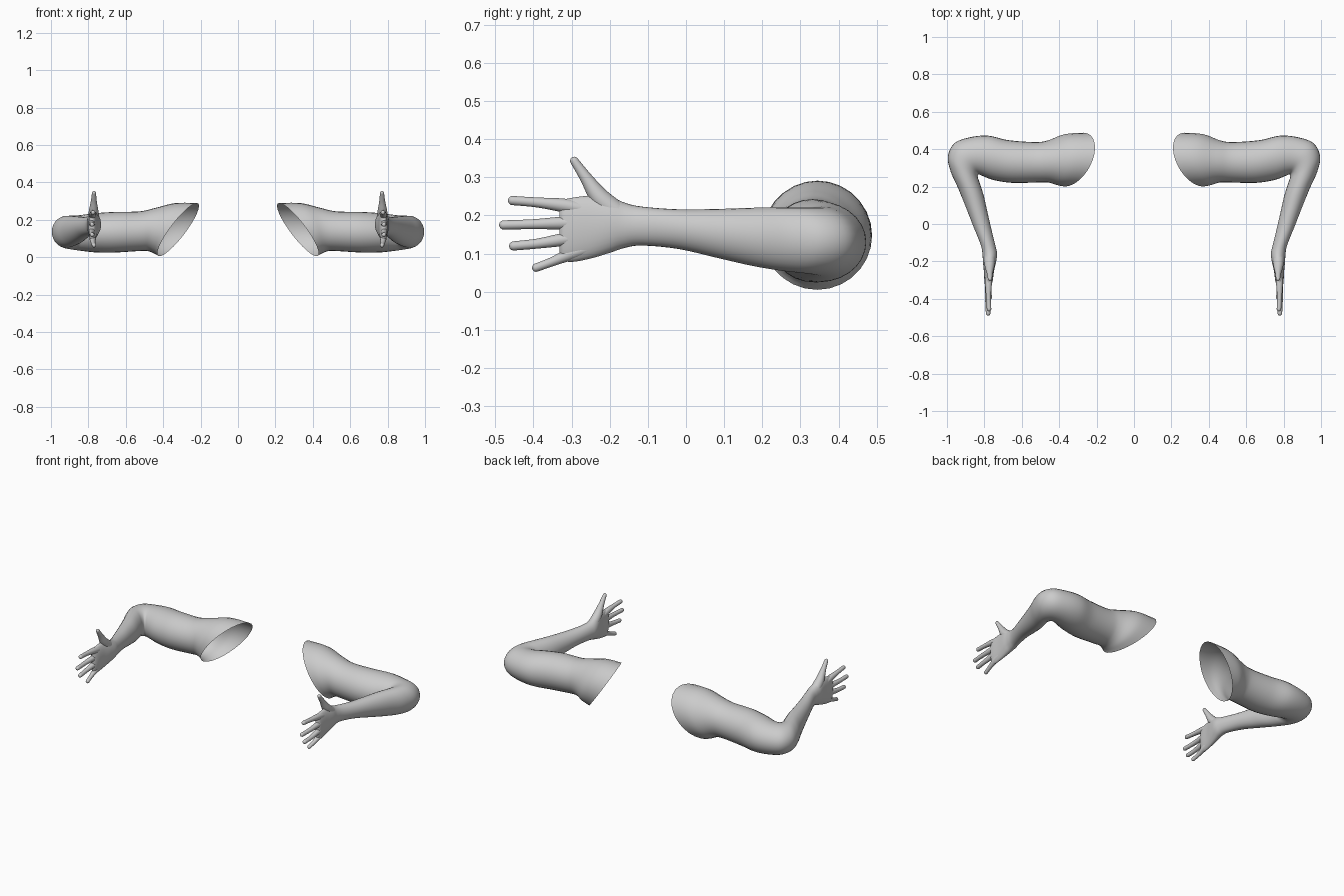
import bpy, bmesh, math
from mathutils import Vector

SKIN = bpy.data.materials.new("light_grey")
SKIN.diffuse_color = (0.6, 0.6, 0.6, 1)


def spline(keys, steps):
    """Catmull-Rom interpolation through tuples of numbers."""
    out = []
    for i in range(len(keys) - 1):
        p0, p1 = keys[max(i - 1, 0)], keys[i]
        p2, p3 = keys[i + 1], keys[min(i + 2, len(keys) - 1)]
        for s in range(steps):
            t = s / steps
            out.append([0.5 * (2 * b + (c - a) * t + (2 * a - 5 * b + 4 * c - d) * t * t
                               + (3 * b - a - 3 * c + d) * t ** 3)
                        for a, b, c, d in zip(p0, p1, p2, p3)])
    return out + [list(keys[-1])]


def loft(name, rings, cap_start=False):
    """Skin (centre, axis, axis) rings; the far end is closed with a point."""
    bm = bmesh.new()
    n = 28
    loops = []
    for c, u, v in rings:
        loops.append([bm.verts.new(c + u * math.cos(k * math.tau / n) + v * math.sin(k * math.tau / n))
                      for k in range(n)])
    for r0, r1 in zip(loops, loops[1:]):
        for k in range(n):
            j = (k + 1) % n
            bm.faces.new((r0[k], r0[j], r1[j], r1[k]))
    bm.faces.new(loops[-1])
    if cap_start:
        bm.faces.new(loops[0][::-1])
    bmesh.ops.recalc_face_normals(bm, faces=bm.faces)
    for f in bm.faces:
        f.smooth = True
    me = bpy.data.meshes.new(name)
    bm.to_mesh(me)
    bm.free()
    me.materials.append(SKIN)
    ob = bpy.data.objects.new(name, me)
    bpy.context.collection.objects.link(ob)
    ob.modifiers.new("both_sides", 'MIRROR')
    return ob


def digit(name, keys):
    """Finger along (x, y, z, radius) keys with a rounded tip."""
    pts = spline(keys, 6)
    rings = []
    for i, p in enumerate(pts):
        c = Vector(p[:3])
        t = (Vector(pts[min(i + 1, len(pts) - 1)][:3]) - Vector(pts[max(i - 1, 0)][:3])).normalized()
        u = Vector((1, 0, 0))
        u = (u - t * u.dot(t)).normalized()
        rings.append((c, u * p[3], t.cross(u) * p[3]))
    c, u, v = rings[-1]
    for a in (20, 40, 60, 75, 86):
        a = math.radians(a)
        rings.append((c + t * p[3] * math.sin(a), u * math.cos(a), v * math.cos(a)))
    loft(name, rings, True)


# Arm from open shoulder to palm:
# inner x, y / outer x, y / bottom z, top z / slant of the ring in x
arm = [
    (0.370, 0.200, 0.270, 0.488, 0.005, 0.290, -0.10),
    (0.410, 0.208, 0.370, 0.480, 0.018, 0.289, -0.055),
    (0.460, 0.222, 0.460, 0.447, 0.032, 0.264, -0.02),
    (0.520, 0.222, 0.530, 0.438, 0.033, 0.245, 0),
    (0.650, 0.220, 0.670, 0.448, 0.025, 0.242, 0),
    (0.750, 0.235, 0.780, 0.472, 0.026, 0.235, 0),
    (0.810, 0.257, 0.880, 0.463, 0.035, 0.225, 0),
    (0.832, 0.265, 0.962, 0.430, 0.043, 0.222, 0),
    (0.835, 0.250, 0.995, 0.360, 0.049, 0.221, 0),
    (0.825, 0.220, 0.980, 0.280, 0.055, 0.221, 0),
    (0.803, 0.150, 0.942, 0.195, 0.068, 0.220, 0),
    (0.785, 0.070, 0.903, 0.100, 0.088, 0.217, 0),
    (0.762, -0.030, 0.860, -0.010, 0.112, 0.216, 0),
    (0.740, -0.120, 0.820, -0.110, 0.121, 0.223, 0),
    (0.732, -0.160, 0.810, -0.160, 0.115, 0.233, 0),
    (0.737, -0.200, 0.808, -0.200, 0.102, 0.250, 0),
    (0.748, -0.250, 0.803, -0.250, 0.087, 0.252, 0),
    (0.755, -0.300, 0.800, -0.300, 0.078, 0.246, 0),
    (0.762, -0.322, 0.796, -0.322, 0.084, 0.240, 0),
    (0.770, -0.332, 0.788, -0.332, 0.100, 0.225, 0),
]
rings = []
for ax, ay, bx, by, z0, z1, slant in spline(arm, 5):
    rings.append((Vector(((ax + bx) / 2, (ay + by) / 2, (z0 + z1) / 2)),
                  Vector((bx - ax, by - ay, 0)) / 2,
                  Vector((slant, 0, (z1 - z0) / 2))))
loft("arm", rings)

# Fingers: root, knuckle, middle joint, tip
digit("index_finger", [(.777, -.26, .215, .018), (.778, -.32, .226, .018),
                       (.778, -.39, .234, .013), (.775, -.455, .239, .012)])
digit("middle_finger", [(.780, -.26, .180, .018), (.781, -.32, .180, .017),
                        (.783, -.40, .177, .013), (.780, -.478, .175, .012)])
digit("ring_finger", [(.780, -.26, .145, .018), (.781, -.32, .137, .017),
                      (.783, -.39, .126, .013), (.780, -.452, .120, .012)])
digit("little_finger", [(.777, -.25, .117, .018), (.777, -.30, .100, .017),
                        (.775, -.35, .079, .012), (.770, -.393, .063, .011)])
digit("thumb", [(.772, -.18, .205, .030), (.772, -.225, .245, .026),
                (.771, -.262, .298, .016), (.770, -.293, .343, .011)])
